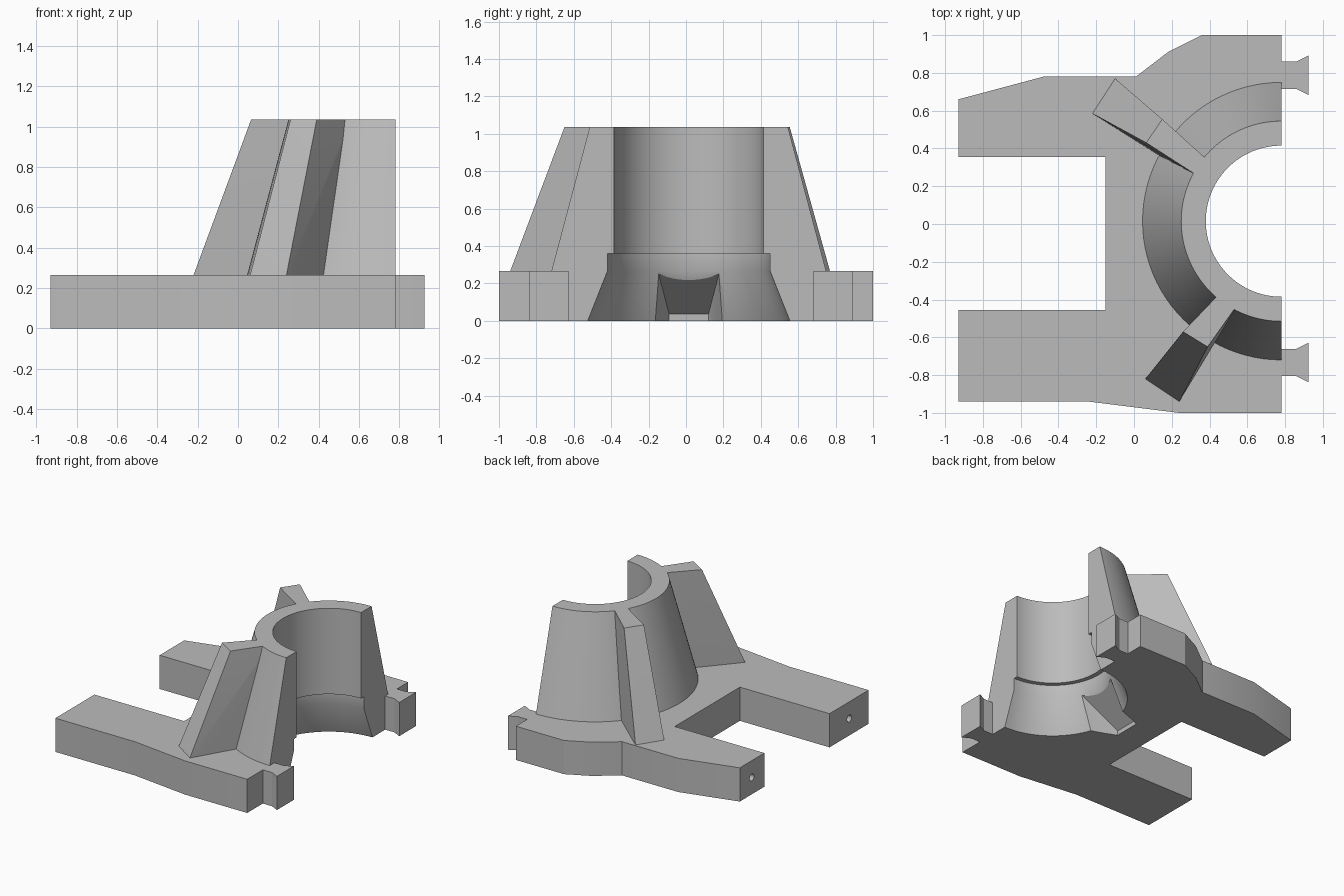
import bpy
import bmesh
import math

if "Cube" in bpy.data.objects:
    bpy.data.objects.remove(bpy.data.objects["Cube"], do_unlink=True)

CX, CY = 0.78, 0.015       # axis of the bore
PLATE, TOP = 0.265, 1.035  # heights of the plate and the collar

grey = bpy.data.materials.new("plain grey")
grey.use_nodes = True
grey.diffuse_color = (0.5, 0.5, 0.5, 1)
grey.node_tree.nodes["Principled BSDF"].inputs["Base Color"].default_value = (0.5, 0.5, 0.5, 1)


def finish(name, bm):
    bmesh.ops.recalc_face_normals(bm, faces=bm.faces)
    mesh = bpy.data.meshes.new(name)
    bm.to_mesh(mesh)
    bm.free()
    mesh.materials.append(grey)
    ob = bpy.data.objects.new(name, mesh)
    bpy.context.collection.objects.link(ob)
    return ob


def prism(name, outline, z0, z1):
    bm = bmesh.new()
    face = bm.faces.new([bm.verts.new((x, y, z0)) for x, y in outline])
    ext = bmesh.ops.extrude_face_region(bm, geom=[face])
    verts = [v for v in ext["geom"] if isinstance(v, bmesh.types.BMVert)]
    bmesh.ops.translate(bm, verts=verts, vec=(0, 0, z1 - z0))
    return finish(name, bm)


def hull(name, points):
    bm = bmesh.new()
    for p in points:
        bm.verts.new(p)
    bmesh.ops.convex_hull(bm, input=bm.verts)
    bmesh.ops.dissolve_limit(bm, angle_limit=0.01, verts=bm.verts, edges=bm.edges)
    return finish(name, bm)


def turned(name, profile, steps=96):
    """Solid of revolution about the bore axis, closed by end caps."""
    bm = bmesh.new()
    rings = []
    for r, z in profile:
        angles = [2 * math.pi * i / steps for i in range(steps)]
        rings.append([bm.verts.new((CX + r * math.cos(a), CY + r * math.sin(a), z)) for a in angles])
    for low, high in zip(rings, rings[1:]):
        for i in range(steps):
            j = (i + 1) % steps
            bm.faces.new((low[i], low[j], high[j], high[i]))
    bm.faces.new(rings[0])
    bm.faces.new(rings[-1])
    return finish(name, bm)


def combine(body, tool, operation):
    mod = body.modifiers.new(operation.lower(), "BOOLEAN")
    mod.operation, mod.object, mod.solver = operation, tool, "EXACT"
    bpy.context.view_layer.objects.active = body
    bpy.ops.object.modifier_apply(modifier=mod.name)
    bpy.data.objects.remove(tool, do_unlink=True)


# Forked base plate, overlong on the split side
body = prism("forked_base_with_half_collar", [
    (-0.93, 0.66), (-0.48, 0.78), (0.01, 0.78), (0.18, 0.91), (0.36, 1.0), (0.9, 1.0),
    (0.9, -1.0), (0.24, -1.0), (-0.24, -0.94), (-0.93, -0.94),
    (-0.93, -0.455), (-0.15, -0.455), (-0.15, 0.355), (-0.93, 0.355)], 0, PLATE)

# Tapered collar
combine(body, turned("collar", [(0.752, 0.2), (0.53, TOP)]), "UNION")

# Sloping ribs: foot and head corners, outer pair then inner pair
ribs = {
    "rear_rib": ([(-0.22, 0.585), (-0.10, 0.77), (0.36, 0.22), (0.41, 0.32)],
                 [(0.065, 0.43), (0.15, 0.555), (0.36, 0.24), (0.41, 0.32)]),
    "front_rib": ([(0.06, -0.82), (0.24, -0.94), (0.47, -0.35), (0.56, -0.39)],
                  [(0.26, -0.57), (0.39, -0.65), (0.47, -0.35), (0.56, -0.41)]),
}
for name, (foot, head) in ribs.items():
    points = [(x, y, z) for x, y in foot for z in (0.15, PLATE)]
    points += [(x, y, TOP) for x, y in head]
    combine(body, hull(name, points), "UNION")

# Split plane, stepped bore and flared mouth
combine(body, prism("split", [(CX, -2), (3, -2), (3, 2), (CX, 2)], -1, 2), "DIFFERENCE")
combine(body, turned("bore", [(0.58, -0.1), (0.435, PLATE), (0.435, 0.36),
                              (0.4, 0.36), (0.4, 1.2)]), "DIFFERENCE")

# Notch under the collar with a sloping roof and splayed sides
roof = []
for s in (-1, 1):
    roof += [(0.08, CY + s * 0.105, -0.05), (0.08, CY + s * 0.105, 0.035),
             (0.31, CY + s * 0.105, 0.19), (0.39, CY + s * 0.165, PLATE),
             (0.30, CY + s * 0.2, -0.05), (0.45, CY + s * 0.2, -0.05)]
combine(body, hull("notch", roof), "DIFFERENCE")

# Dovetail tabs on the split face
for y in (0.787, -0.733):
    half = [(0.7, 0.0725), (0.86, 0.0725), (0.925, 0.105)]
    outline = [(x, y + w) for x, w in half] + [(x, y - w) for x, w in reversed(half)]
    combine(body, prism("tab", outline, 0, PLATE), "UNION")

# Pin holes in the fork ends
for y in (0.51, -0.70):
    bpy.ops.mesh.primitive_cylinder_add(vertices=24, radius=0.027, depth=0.3,
                                        location=(-0.93, y, PLATE / 2), rotation=(0, math.pi / 2, 0))
    combine(body, bpy.context.object, "DIFFERENCE")

bpy.ops.object.select_all(action="DESELECT")
body.select_set(True)
bpy.context.view_layer.objects.active = body
bpy.ops.object.shade_smooth_by_angle(angle=math.radians(25))
